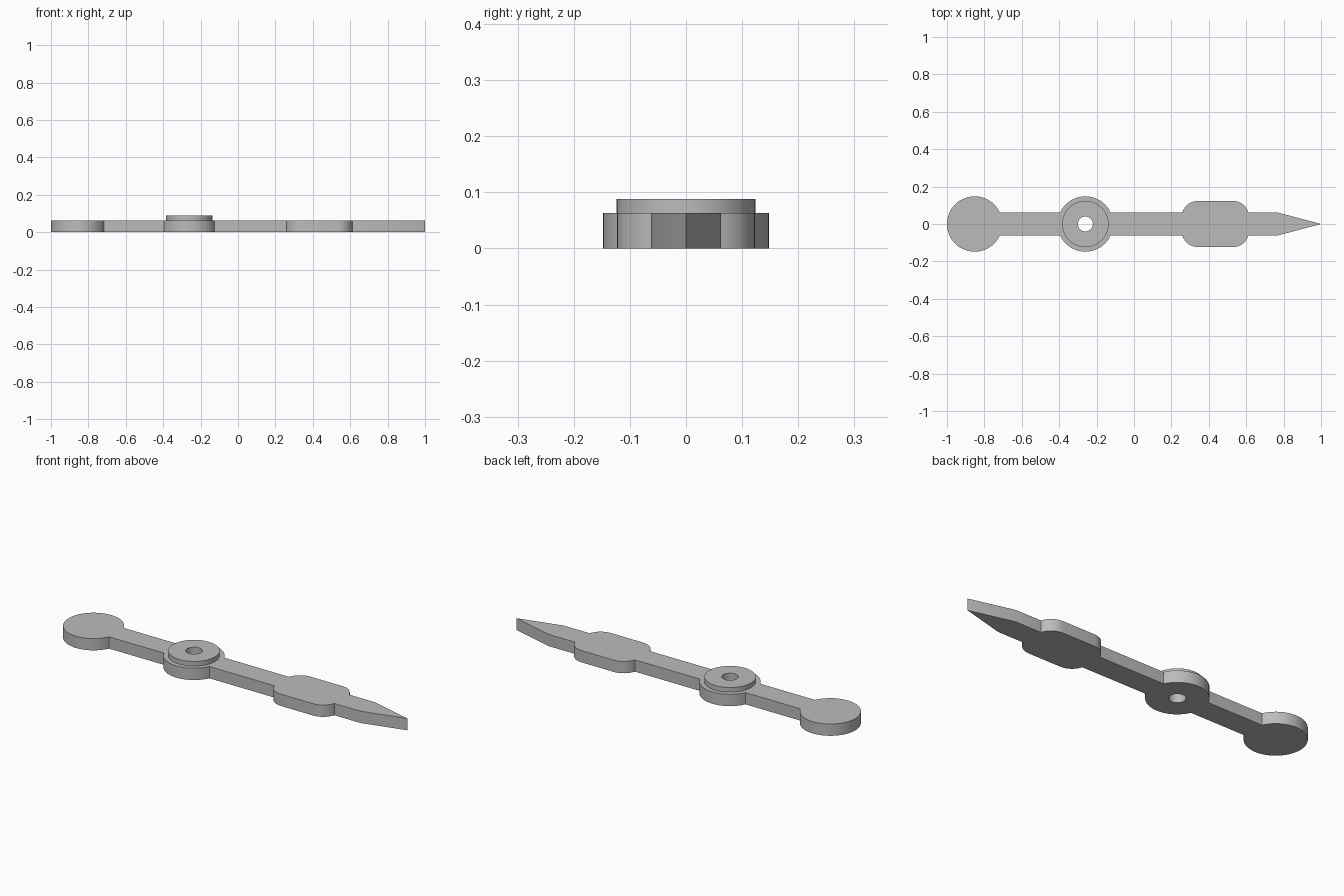
import bpy, bmesh
from math import asin, cos, pi, sin

default = bpy.data.objects.get("Cube")
if default:
    bpy.data.objects.remove(default, do_unlink=True)

THICK, TOP = 0.063, 0.088       # blade and collar heights
ARM = 0.062                     # half width of the bar
DISC_R, DISC_X, HUB_X = 0.148, -0.852, -0.26
COLLAR_R, HOLE_R = 0.124, 0.04

grey = bpy.data.materials.new("metal grey")
grey.use_nodes = True
grey.diffuse_color = (0.5, 0.5, 0.5, 1)
grey.node_tree.nodes["Principled BSDF"].inputs["Base Color"].default_value = (0.5, 0.5, 0.5, 1)


def arc(cx, cy, r, start, end, n):
    return [(cx + r * cos(start + (end - start) * i / n),
             cy + r * sin(start + (end - start) * i / n)) for i in range(n + 1)]


def circle(cx, r, n=48):
    return arc(cx, 0, r, 0, 2 * pi, n)[:-1]


def plate(name, loops, z0, z1):
    """Fill closed loops (outline plus holes) and extrude them upward."""
    bm = bmesh.new()
    for loop in loops:
        verts = [bm.verts.new((x, y, z0)) for x, y in loop]
        for a, b in zip(verts, verts[1:] + verts[:1]):
            bm.edges.new((a, b))
    bmesh.ops.triangle_fill(bm, edges=bm.edges[:], use_beauty=True, normal=(0, 0, 1))
    out = bmesh.ops.extrude_face_region(bm, geom=bm.faces[:], use_keep_orig=True)
    moved = [v for v in out["geom"] if isinstance(v, bmesh.types.BMVert)]
    bmesh.ops.translate(bm, verts=moved, vec=(0, 0, z1 - z0))
    bmesh.ops.recalc_face_normals(bm, faces=bm.faces[:])
    mesh = bpy.data.meshes.new(name)
    bm.to_mesh(mesh)
    bm.free()
    mesh.materials.append(grey)
    obj = bpy.data.objects.new(name, mesh)
    bpy.context.collection.objects.link(obj)
    bpy.ops.object.select_all(action="DESELECT")
    obj.select_set(True)
    bpy.context.view_layer.objects.active = obj
    bpy.ops.object.shade_smooth_by_angle(angle=0.5)
    return obj


# Upper half of the blade outline, from round tail to pointed tip
join = asin(ARM / DISC_R)
pad_r, pad_y = 0.085, 0.123
pad_a, pad_b = 0.34, 0.53
pad_join = asin((ARM - pad_y + pad_r) / pad_r)
upper = (arc(DISC_X, 0, DISC_R, pi, join, 24)
         + arc(HUB_X, 0, DISC_R, pi - join, join, 20)
         + arc(pad_a, pad_y - pad_r, pad_r, pi - pad_join, pi / 2, 8)
         + arc(pad_b, pad_y - pad_r, pad_r, pi / 2, pad_join, 8)
         + [(0.765, ARM), (1, 0)])
upper[0] = (-1, 0)
lower = [(x, -y) for x, y in reversed(upper[1:-1])]
plate("hand_blade", [upper + lower, circle(HUB_X, HOLE_R)], 0, THICK)

# Raised collar around the pivot hole
plate("hub_collar", [circle(HUB_X, COLLAR_R), circle(HUB_X, HOLE_R)], THICK, TOP)
